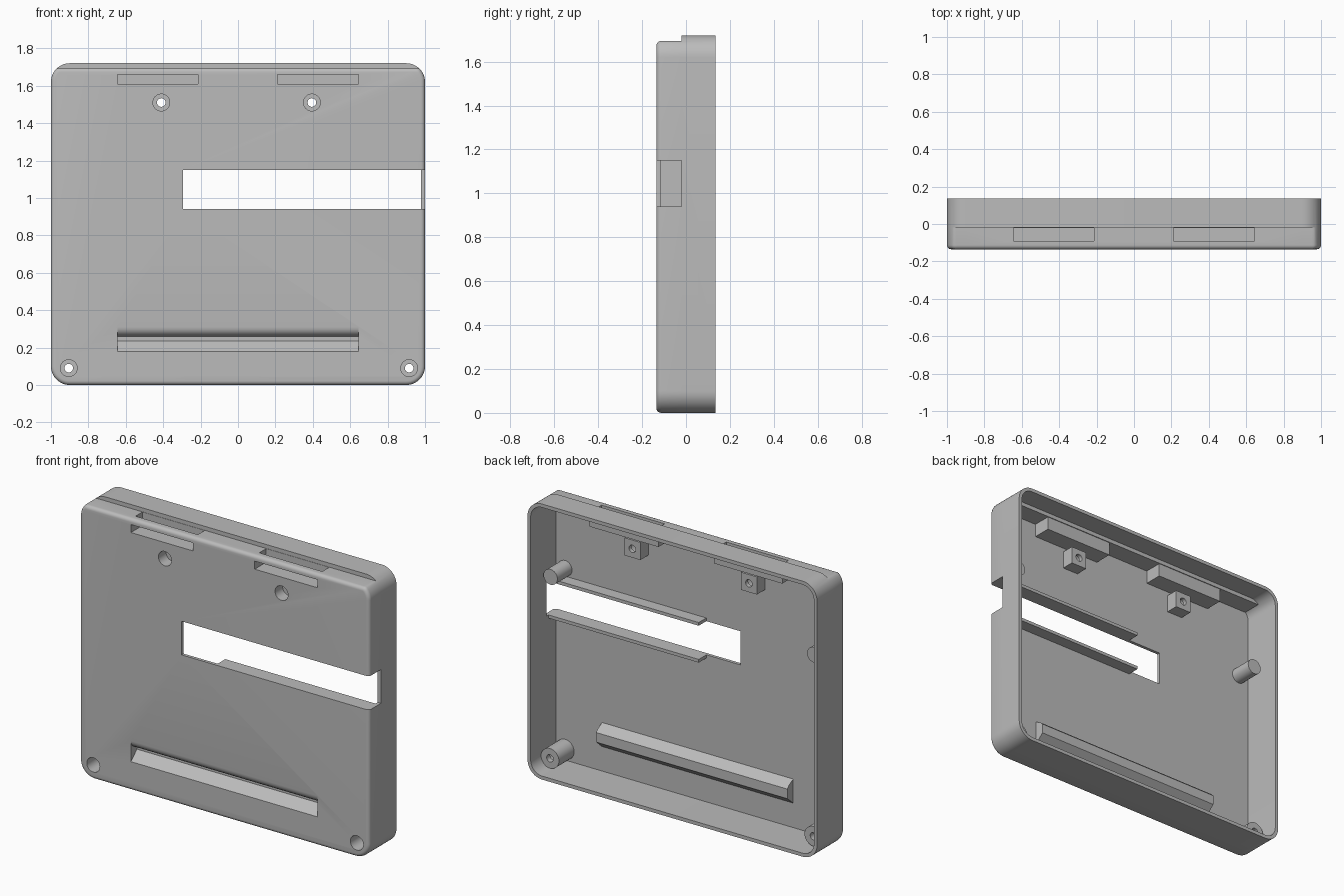
import bpy, bmesh, math

if "Cube" in bpy.data.objects:
    bpy.data.objects.remove(bpy.data.objects["Cube"])

grey = bpy.data.materials.new("grey_plastic")
grey.diffuse_color = (0.5, 0.5, 0.5, 1)
grey.use_nodes = True
grey.node_tree.nodes["Principled BSDF"].inputs["Base Color"].default_value = grey.diffuse_color

FRONT, BACK, TOP = -0.135, 0.135, 1.72
WALL = 0.022
FLOOR = FRONT + 0.02


def make(name, bm):
    bmesh.ops.remove_doubles(bm, verts=bm.verts, dist=1e-5)
    bmesh.ops.recalc_face_normals(bm, faces=bm.faces)
    me = bpy.data.meshes.new(name)
    bm.to_mesh(me)
    bm.free()
    ob = bpy.data.objects.new(name, me)
    bpy.context.collection.objects.link(ob)
    me.materials.append(grey)
    return ob


def loft(name, rings):
    """Skin a list of equal-length point rings and cap both ends."""
    bm = bmesh.new()
    vs = [[bm.verts.new(p) for p in ring] for ring in rings]
    n = len(vs[0])
    for a, b in zip(vs, vs[1:]):
        for i in range(n):
            j = (i + 1) % n
            bm.faces.new((a[i], a[j], b[j], b[i]))
    bm.faces.new(vs[0])
    bm.faces.new(vs[-1])
    return make(name, bm)


def rounded_ring(y, inset, top, radius=0.1, seg=12):
    """Rounded rectangle at depth y, flattened at height top."""
    r, pts = radius - inset, []
    for k, (cx, cz) in enumerate([(0.9, TOP - 0.1), (-0.9, TOP - 0.1), (-0.9, 0.1), (0.9, 0.1)]):
        for s in range(seg + 1):
            a = math.pi / 2 * (k + s / seg)
            pts.append((cx + r * math.cos(a), y, min(cz + r * math.sin(a), top)))
    return pts


def prism_x(name, x0, x1, yz):
    return loft(name, [[(x, y, z) for y, z in yz] for x in (x0, x1)])


def box(name, x0, x1, y0, y1, z0, z1):
    return prism_x(name, x0, x1, [(y0, z0), (y1, z0), (y1, z1), (y0, z1)])


def rod(name, x, z, r, y0, y1, n=32):
    ang = [2 * math.pi * i / n for i in range(n)]
    return loft(name, [[(x + r * math.cos(a), y, z + r * math.sin(a)) for a in ang] for y in (y0, y1)])


# Outer body: rounded front edge, stepped-down front part of the top
B, STEP, LEDGE = 0.022, -0.02, 1.695
rings = []
for i in range(6):
    a = math.pi / 2 * i / 5
    inset = B * (1 - math.sin(a))
    rings.append(rounded_ring(FRONT + B * (1 - math.cos(a)), inset, LEDGE - inset))
rings += [rounded_ring(STEP, 0, LEDGE), rounded_ring(STEP, 0, 9), rounded_ring(BACK, 0, 9)]
case = loft("case_shell", rings)

# Open interior
cavity = loft("cavity", [rounded_ring(FLOOR, WALL, LEDGE - WALL), rounded_ring(0.005, WALL, LEDGE - WALL),
                         rounded_ring(0.005, WALL, 9), rounded_ring(0.3, WALL, 9)])

adds, cuts = [], []
IN = FRONT + 0.01   # embeds inner parts in the front plate

# Clip pockets under the top ledge
for x0, x1 in ((-0.645, -0.215), (0.21, 0.645)):
    adds.append(box("pocket_housing", x0 - 0.02, x1 + 0.02, IN, 0.0, 1.59, 1.685))
    cuts.append(box("pocket_well", x0, x1, -0.09, -0.022, 1.61, 1.8))
    cuts.append(box("pocket_mouth", x0, x1, -0.3, -0.05, 1.61, 1.66))

# Square screw blocks
for x in (-0.41, 0.395):
    adds.append(box("screw_block", x - 0.055, x + 0.055, IN, -0.035, 1.455, 1.565))
    cuts.append(rod("screw_recess", x, 1.51, 0.045, -0.3, -0.06))
    cuts.append(rod("screw_hole", x, 1.51, 0.023, -0.3, 0.05))

# Round corner screw bosses and locating posts
for x in (-0.905, 0.915):
    adds.append(rod("corner_boss", x, 0.09, 0.062, IN, 0.035))
    cuts.append(rod("corner_recess", x, 0.09, 0.045, -0.3, 0.0))
    cuts.append(rod("corner_hole", x, 0.09, 0.023, -0.3, 0.2))
    adds.append(rod("locating_post", x, 1.22, 0.048, IN, 0.03))

# Side slot with two guide ribs
adds.append(box("upper_rib", -0.06, 0.99, IN, -0.04, 1.14, 1.17))
adds.append(box("lower_rib", -0.06, 0.99, IN, -0.04, 0.92, 0.95))
cuts.append(box("side_slot", -0.295, 1.2, -0.3, -0.02, 0.94, 1.15))

# Finger groove and its raised back
adds.append(prism_x("groove_back", -0.66, 0.66, [(IN, 0.175), (FLOOR, 0.175), (-0.056, 0.225), (-0.056, 0.285),
                                               (-0.07, 0.3), (FLOOR, 0.325), (IN, 0.325)]))
lip = [(FRONT + 0.05 - 0.05 * math.sin(a), 0.31 - 0.05 * math.cos(a))
       for a in [math.pi / 2 * i / 6 for i in range(7)]]
lip = [(y, 0.26 + (z - 0.26)) for y, z in lip]
cuts.append(prism_x("groove", -0.645, 0.645, [(-0.3, 0.18), (FRONT, 0.18), (-0.075, 0.235), (-0.075, 0.26)]
                    + lip + [(-0.3, 0.31)]))

# Combine everything into the shell
bpy.context.view_layer.objects.active = case
case.select_set(True)
steps = [(cavity, 'DIFFERENCE')] + [(o, 'UNION') for o in adds] + [(o, 'DIFFERENCE') for o in cuts]
for ob, op in steps:
    m = case.modifiers.new(ob.name, 'BOOLEAN')
    m.object, m.operation, m.solver = ob, op, 'EXACT'
    bpy.ops.object.modifier_apply(modifier=m.name)
    bpy.data.objects.remove(ob, do_unlink=True)
bpy.ops.object.shade_smooth_by_angle(angle=math.radians(30))
